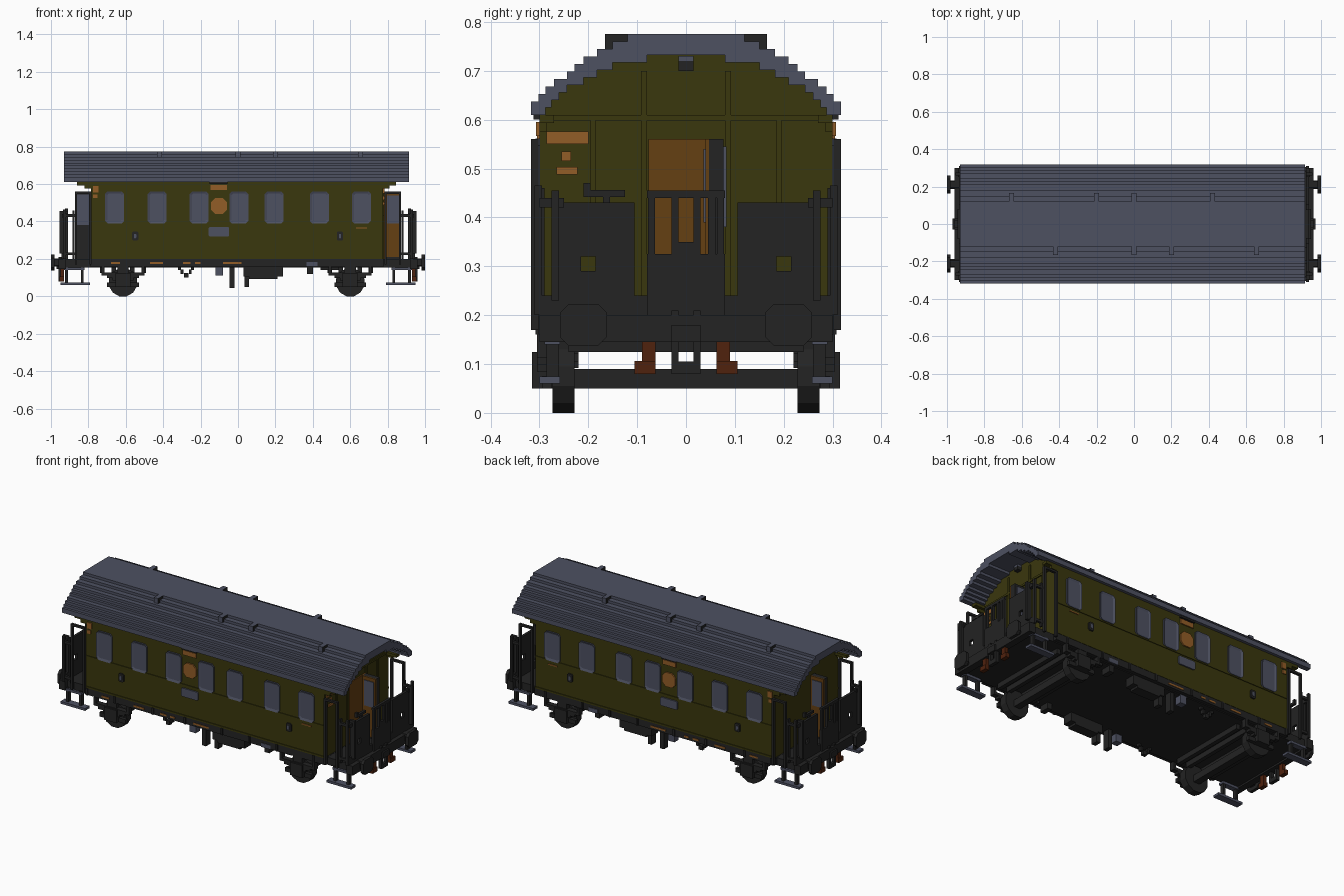
import bpy, bmesh, math

if "Cube" in bpy.data.objects:
    bpy.data.objects.remove(bpy.data.objects["Cube"], do_unlink=True)


def material(name, rgb):
    mat = bpy.data.materials.new(name)
    mat.use_nodes = True
    colour = (*rgb, 1)
    mat.diffuse_color = colour
    mat.node_tree.nodes["Principled BSDF"].inputs["Base Color"].default_value = colour
    return mat


OLIVE = material("olive paint", (.042, .038, .004))
SLATE = material("slate grey", (.075, .082, .12))
DARK = material("near black", (.017, .017, .017))
ORANGE = material("ochre marking", (.29, .11, .02))
WOOD = material("brown wood", (.13, .05, .006))
RUST = material("rust red", (.08, .016, .004))

# Sign pairs used to repeat parts
ONCE = [(1, 1)]
SIDES = [(1, 1), (1, -1)]
ENDS = [(1, 1), (-1, -1)]
CORNERS = SIDES + [(-1, 1), (-1, -1)]


def finish(name, bm, mat):
    bmesh.ops.recalc_face_normals(bm, faces=bm.faces)
    mesh = bpy.data.meshes.new(name)
    bm.to_mesh(mesh)
    bm.free()
    mesh.materials.append(mat)
    obj = bpy.data.objects.new(name, mesh)
    bpy.context.collection.objects.link(obj)
    return obj


def blocks(name, mat, boxes, copies=ONCE):
    """One object from boxes given as (x0, x1, y0, y1, z0, z1), repeated by sign."""
    bm = bmesh.new()
    for sx, sy in copies:
        for x0, x1, y0, y1, z0, z1 in boxes:
            made = bmesh.ops.create_cube(bm, size=1)["verts"]
            bmesh.ops.scale(bm, vec=(x1 - x0, y1 - y0, z1 - z0), verts=made)
            centre = (sx * (x0 + x1) / 2, sy * (y0 + y1) / 2, (z0 + z1) / 2)
            bmesh.ops.translate(bm, vec=centre, verts=made)
    return finish(name, bm, mat)


def prism(name, mat, outline, axis, start, end, rim=0):
    """Extrude an outline along x or y, with an optional sunk centre on the end face."""
    def place(a, b, t):
        return (t, a, b) if axis == "x" else (a, t, b)
    bm = bmesh.new()
    base = bm.faces.new([bm.verts.new(place(a, b, start)) for a, b in outline])
    top = bmesh.ops.extrude_face_region(bm, geom=[base], use_keep_orig=True)["geom"]
    shift = [e - s for e, s in zip(place(0, 0, end), place(0, 0, start))]
    bmesh.ops.translate(bm, vec=shift, verts=[v for v in top if isinstance(v, bmesh.types.BMVert)])
    bmesh.ops.recalc_face_normals(bm, faces=bm.faces)
    if rim:
        cap = [f for f in top if isinstance(f, bmesh.types.BMFace)]
        bmesh.ops.inset_region(bm, faces=cap, thickness=rim, depth=-.005)
    return finish(name, bm, mat)


def chamfered(x, z, half_w, half_h, cut):
    """Rectangle with cut corners."""
    w, h = half_w - cut, half_h - cut
    return [(x - half_w, z - h), (x - w, z - half_h), (x + w, z - half_h), (x + half_w, z - h),
            (x + half_w, z + h), (x + w, z + half_h), (x - w, z + half_h), (x - half_w, z + h)]


def stairs(widths, z, rise):
    """Stepped half profile from the eaves up to the crown."""
    points = []
    for w in widths:
        points += [(w, z), (w, z + rise)]
        z += rise
    return points


def mirrored(half):
    return half + [(-y, z) for y, z in reversed(half)]


# Stepped roof shell and the body that fills it
STEP = .0153
outer = stairs([.317, .302, .287, .27, .243, .228, .21, .182, .15, .12], .622, STEP)
outer[0] = (.317, .61)
inner = stairs([.287, .275, .26, .243, .21, .182, .15, .08], .61, STEP)
prism("roof", SLATE, mirrored(outer) + list(reversed(mirrored(inner))), "x", -.93, .915)
prism("body", OLIVE, mirrored([(.3, .2), (.3, .61)] + inner), "x", -.785, .775)
blocks("cornice", OLIVE, [(-.86, .845, .27, .3, .593, .61), (-.82, .81, .285, .3, .575, .593)], SIDES)
blocks("belt_lines", OLIVE, [(-.785, .775, .3, .304, .382, .392), (-.785, .775, .3, .304, .2, .21)], SIDES)
blocks("end_wall_battens", OLIVE, [
    (.775, .781, .08, .092, .56, .7), (.775, .781, -.3, .3, .598, .61),
    (.775, .781, .185, .195, .43, .6), (.775, .781, .08, .092, .2, .56),
], CORNERS)
blocks("end_lamps", DARK, [(.775, .8, -.015, .015, .7, .72)], ENDS)
blocks("end_lamp_caps", SLATE, [(.775, .8, -.015, .015, .72, .73)], ENDS)

# Roof vents: dark ends, grey tops and sides
for x, y in [(-.655, .14), (-.2, .14), (0, .14), (.42, .14)]:
    for s in (1, -1):
        vent = blocks("roof_vent", SLATE, [(s * x - .014, s * x + .014, s * y - .026, s * y + .026, .74, .775)])
        vent.data.materials.append(DARK)
        for face in vent.data.polygons:
            face.material_index = int(abs(face.normal.x) > .5)

# Side windows, badge and plates
for s in (1, -1):
    wall, skin = s * .3, s * .308
    for x in (-.66, -.432, -.208, .005, .193, .435, .66):
        prism("side_window", SLATE, chamfered(x, .475, .051, .086, .014), "y", wall, skin, rim=.013)
    prism("round_badge", ORANGE, chamfered(-.102, .483, .043, .042, .022), "y", wall, skin)
    prism("name_plate", SLATE, chamfered(-.102, .345, .055, .025, .006), "y", wall, skin)
    for x in (-.55, .545):
        prism("class_plate", DARK, chamfered(x, .322, .017, .024, .006), "y", wall, skin)
        prism("class_mark", SLATE, chamfered(x, .322, .006, .012, .003), "y", skin, skin + s * .002)
blocks("side_markings", ORANGE, [
    (-.147, -.06, .3, .307, .567, .595), (-.775, -.752, .3, .305, .525, .545),
    (-.775, -.745, .3, .305, .555, .59), (.63, .69, .3, .305, .362, .368),
], SIDES)
blocks("badge_hood", DARK, [(-.152, -.055, .3, .312, .6, .615)], SIDES)
blocks("frame_markings", ORANGE, [(x - w, x + w, .3, .305, .172, .182) for x, w in
       [(-.655, .025), (-.435, .035), (-.275, .02), (-.215, .015), (-.03, .05)]], SIDES)
blocks("frame_tag", SLATE, [(.365, .425, .3, .305, .158, .182)], SIDES)
blocks("end_markings", ORANGE, [
    (.775, .782, -.285, -.2, .55, .576), (.775, .782, -.255, -.235, .515, .535),
    (.775, .782, -.265, -.222, .488, .503),
], ENDS)

# Underframe
blocks("underframe", DARK, [
    (-.93, .93, -.28, .28, .155, .199), (-.79, .78, -.302, .302, .16, .2),
    (-.96, -.92, -.3, .3, .145, .2), (.92, .96, -.3, .3, .145, .2),
])
blocks("frame_ribs", DARK, [(x, x + .012, .3, .308, .16, .2) for x in
       (-.78, -.6, -.35, -.14, .1, .28, .46, .7)], SIDES)
blocks("underframe_boxes", DARK, [
    (.03, .24, .22, .28, .105, .16), (.06, .21, .22, .28, .092, .105),
    (-.045, -.02, .23, .27, .045, .16), (.035, .06, .23, .27, .05, .16),
    (.37, .4, .22, .28, .12, .16), (.44, .54, .24, .27, .14, .16),
], SIDES)
blocks("filler_cap", SLATE, [(-.12, -.08, .24, .28, .11, .16)], SIDES)
blocks("brake_link", DARK, [(-.285 + sx * d, -.27 + sx * d, .24, .26, z, z + .025)
       for sx in (1, -1) for d, z in [(.035, .14), (.022, .118), (.005, .1)]], SIDES)

# Wheels, axles and springs
APOTHEM = .075
radius = APOTHEM / math.cos(math.pi / 12)
for x in (-.615, .6):
    ring = [(x + radius * math.cos((i + .5) * math.pi / 6),
             APOTHEM + radius * math.sin((i + .5) * math.pi / 6)) for i in range(12)]
    for s in (1, -1):
        prism("wheel", DARK, ring, "y", s * .228, s * .273)
    blocks("axle", DARK, [(x - .02, x + .02, -.29, .29, .05, .09)])
    blocks("axle_box", DARK, [(x - .04, x + .04, .272, .315, .05, .125),
                              (x - .085, x + .085, .275, .295, .05, .075)], SIDES)
    blocks("leaf_spring", DARK, [
        (x - .115, x + .115, .275, .305, .112, .128), (x - .085, x + .085, .275, .305, .098, .112),
        (x - .055, x + .055, .275, .305, .085, .098), (x - .115, x - .1, .275, .305, .112, .16),
        (x + .1, x + .115, .275, .305, .112, .16), (x - .03, x + .03, .275, .3, .125, .16),
    ], SIDES)
    blocks("brake_beams", DARK, [(x + d - .012, x + d + .012, -.24, .24, .125, .16) for d in (-.11, -.05, .05, .11)])

# Buffers, coupling and hoses
for sx in (1, -1):
    for sy in (1, -1):
        prism("buffer_head", DARK, chamfered(sy * .21, .18, .048, .043, .018), "x", sx * .982, sx)
        prism("buffer_shaft", DARK, chamfered(sy * .21, .18, .022, .022, .006), "x", sx * .93, sx * .985)
blocks("coupling", DARK, [
    (.94, .96, .015, .03, .08, .21), (.94, .96, -.03, -.015, .08, .21),
    (.94, .97, -.03, .03, .145, .18), (.94, .96, -.03, .03, .08, .105),
], ENDS)
blocks("brake_hoses", RUST, [(.93, .95, .062, .09, .08, .185), (.93, .955, .062, .105, .08, .106)], CORNERS)

# Boarding steps
blocks("step_treads", SLATE, [(.79, .95, .258, .3, .06, .074), (.82, .93, .258, .29, .14, .154)], CORNERS)
blocks("step_struts", DARK, [(x, x + .014, .26, .285, .07, .16) for x in (.825, .91)], CORNERS)

# Open end platforms: panelled railings, gate and side rails
blocks("end_panels", DARK, [
    (.92, .935, .105, .185, .2, .43), (.92, .935, .215, .27, .2, .43),
    (.92, .935, .185, .215, .2, .29), (.92, .935, .185, .215, .32, .43),
    (.92, .935, .075, .3, .2, .24), (.92, .94, .25, .3, .42, .44),
], CORNERS)
blocks("gangway_gate", DARK, [
    (.93, .945, -.08, .08, .2, .325), (.93, .945, -.015, .015, .325, .35),
    (.93, .945, -.08, .08, .44, .455),
] + [(.93, .945, y, y + .015, .32, .45) for y in (-.078, -.03, .015, .045, .063)], ENDS)
blocks("brake_crank", DARK, [
    (.91, .925, -.21, -.125, .442, .456), (.91, .925, -.17, -.155, .2, .45), (.91, .925, -.21, -.195, .45, .47),
], ENDS)
blocks("side_gate", DARK, [
    (.92, .935, .295, .31, .2, .465), (.875, .885, .29, .305, .2, .46),
    (.87, .935, .292, .306, .425, .44), (.87, .935, .292, .306, .22, .235),
    (.935, .955, .26, .275, .23, .45), (.92, .955, .26, .275, .44, .455),
], CORNERS)
blocks("grab_rails", DARK, [(.782, .795, .302, .317, .17, .56), (.86, .872, .302, .317, .17, .56),
                            (.782, .872, .302, .317, .548, .56)], CORNERS)

# Doorways with a door standing open on each platform
blocks("doorway", WOOD, [(.775, .783, -.077, .075, .2, .56)], ENDS)
blocks("open_door", DARK, [(.783, .872, .047, .077, .2, .56)], ENDS)
blocks("door_lining", WOOD, [(.785, .872, .04, .047, .21, .56)], ENDS)
blocks("door_window", SLATE, [(.797, .86, .036, .04, .39, .54), (.797, .86, .077, .083, .38, .545)], ENDS)
